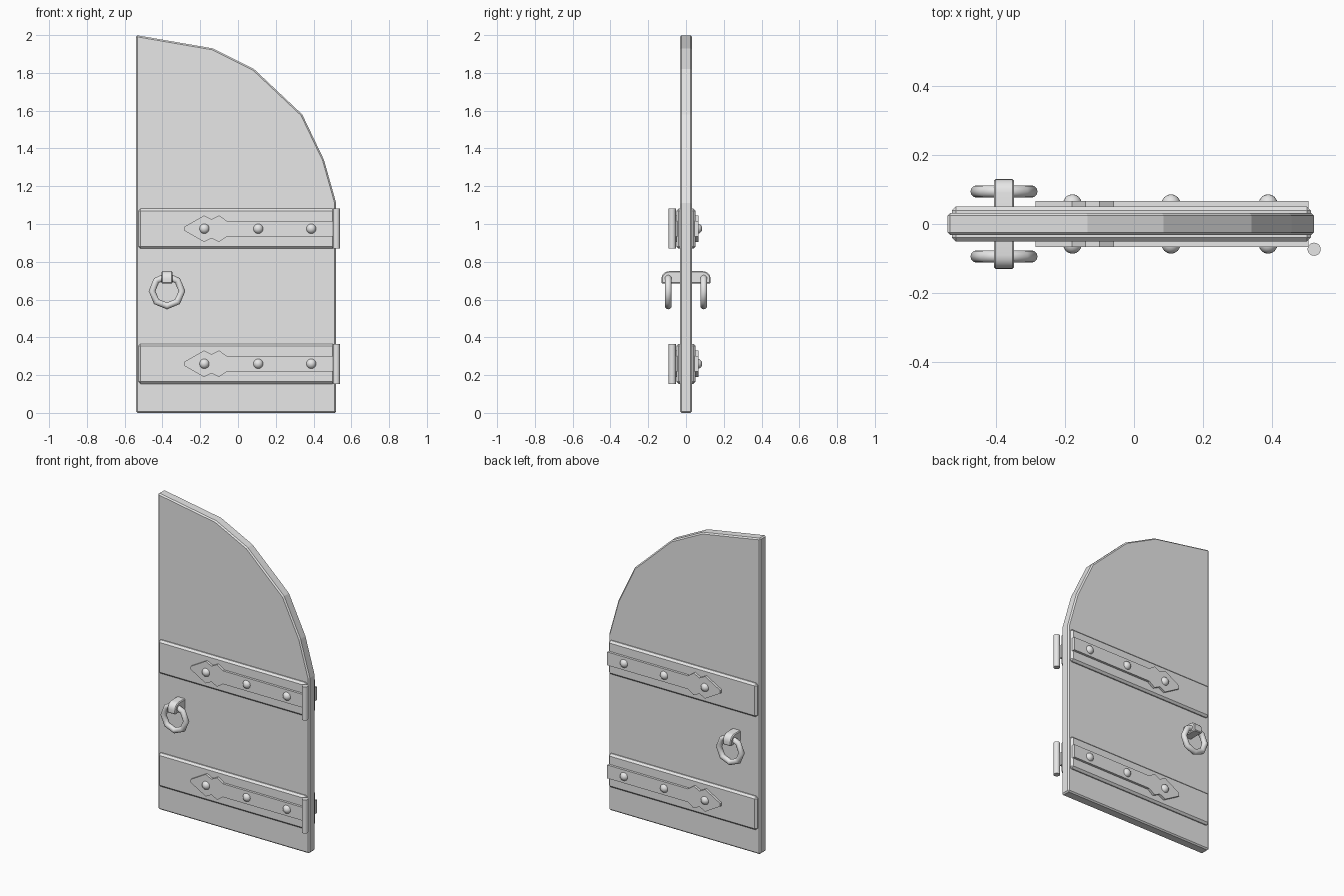
import bpy, bmesh, math
from mathutils import Matrix

cube = bpy.data.objects.get("Cube")
if cube:
    bpy.data.objects.remove(cube, do_unlink=True)

grey = bpy.data.materials.new("plain_grey")
grey.use_nodes = True
grey.diffuse_color = (0.8, 0.8, 0.8, 1)
grey.node_tree.nodes["Principled BSDF"].inputs["Base Color"].default_value = (0.8, 0.8, 0.8, 1)


def finish(name, bm, bevel=0, segments=1, smooth=None):
    bmesh.ops.recalc_face_normals(bm, faces=bm.faces)
    mesh = bpy.data.meshes.new(name)
    bm.to_mesh(mesh)
    bm.free()
    mesh.materials.append(grey)
    ob = bpy.data.objects.new(name, mesh)
    bpy.context.collection.objects.link(ob)
    if bevel:
        mod = ob.modifiers.new("bevel", 'BEVEL')
        mod.width = bevel
        mod.segments = segments
        mod.limit_method = 'ANGLE'
        mod.angle_limit = math.radians(50)
    if smooth:
        bpy.ops.object.select_all(action='DESELECT')
        ob.select_set(True)
        bpy.context.view_layer.objects.active = ob
        bpy.ops.object.shade_smooth_by_angle(angle=math.radians(smooth))
    return ob


def extrude(name, points, start, depth, **style):
    """Extrude an outline of 3D points along one axis vector."""
    bm = bmesh.new()
    face = bm.faces.new([bm.verts.new([a + b for a, b in zip(p, start)]) for p in points])
    geom = bmesh.ops.extrude_face_region(bm, geom=[face])["geom"]
    bmesh.ops.translate(bm, vec=depth, verts=[v for v in geom if isinstance(v, bmesh.types.BMVert)])
    return finish(name, bm, **style)


def box(name, lo, hi, **style):
    outline = [(lo[0], 0, lo[2]), (hi[0], 0, lo[2]), (hi[0], 0, hi[2]), (lo[0], 0, hi[2])]
    return extrude(name, outline, (0, lo[1], 0), (0, hi[1] - lo[1], 0), **style)


# Arched door leaf
arch = [(-0.54, 0), (0.52, 0), (0.52, 1.11), (0.455, 1.34), (0.34, 1.58),
        (0.085, 1.82), (-0.135, 1.93), (-0.54, 2)]
extrude("door_leaf", [(x, 0, z) for x, z in arch], (0, -0.032, 0), (0, 0.064, 0), bevel=0.008)

# Cross bands with hinge straps, rivets and hinge barrels
half = [(-0.285, 0.01), (-0.18, 0.07), (-0.14, 0.05), (-0.10, 0.07), (-0.06, 0.042), (0.505, 0.042)]
strap = half + [(x, -z) for x, z in reversed(half)]
for level, zc in (("lower", 0.26), ("upper", 0.975)):
    box(level + "_band", (-0.527, -0.051, zc - 0.106), (0.512, 0.051, zc + 0.106), bevel=0.012)
    for side, s in (("front", -1), ("back", 1)):
        extrude(f"{level}_{side}_strap", [(x, 0, z) for x, z in strap],
                (0, s * 0.045, zc), (0, s * 0.021, 0))
        for i, x in enumerate((-0.178, 0.107, 0.388)):
            bm = bmesh.new()
            bmesh.ops.create_uvsphere(bm, u_segments=16, v_segments=10, radius=0.027,
                                      matrix=Matrix.Translation((x, s * 0.059, zc)))
            finish(f"{level}_{side}_rivet_{i + 1}", bm, smooth=60)
    bm = bmesh.new()
    bmesh.ops.create_cone(bm, cap_ends=True, segments=20, radius1=0.019, radius2=0.019, depth=0.212,
                          matrix=Matrix.Translation((0.521, -0.073, zc)))
    finish(level + "_hinge_barrel", bm, smooth=40)


def ring(name, centre, major, minor, sides, around):
    bm = bmesh.new()
    rows = []
    for i in range(sides):
        a = 2 * math.pi * i / sides
        row = []
        for j in range(around):
            b = 2 * math.pi * j / around
            r = major + minor * math.cos(b)
            row.append(bm.verts.new((centre[0] + r * math.cos(a), centre[1] + minor * math.sin(b),
                                     centre[2] + r * math.sin(a))))
        rows.append(row)
    for i in range(sides):
        p, q = rows[i], rows[(i + 1) % sides]
        for j in range(around):
            k = (j + 1) % around
            bm.faces.new((p[j], p[k], q[k], q[j]))
    finish(name, bm, smooth=60)


# Pull rings and the rounded brackets that hold them
for side, s in (("front", -1), ("back", 1)):
    ring(side + "_pull_ring", (-0.376, s * 0.094, 0.645), 0.079, 0.018, 8, 12)
    profile = [(0, 0.685), (0.125, 0.685), (0.13, 0.69)]
    for i in range(6):
        a = math.radians(18 * i)
        profile.append((0.09 + 0.04 * math.cos(a), 0.71 + 0.04 * math.sin(a)))
    profile.append((0, 0.75))
    extrude(side + "_ring_bracket", [(0, s * y, z) for y, z in profile],
            (-0.405, 0, 0), (0.058, 0, 0), bevel=0.005, smooth=35)
